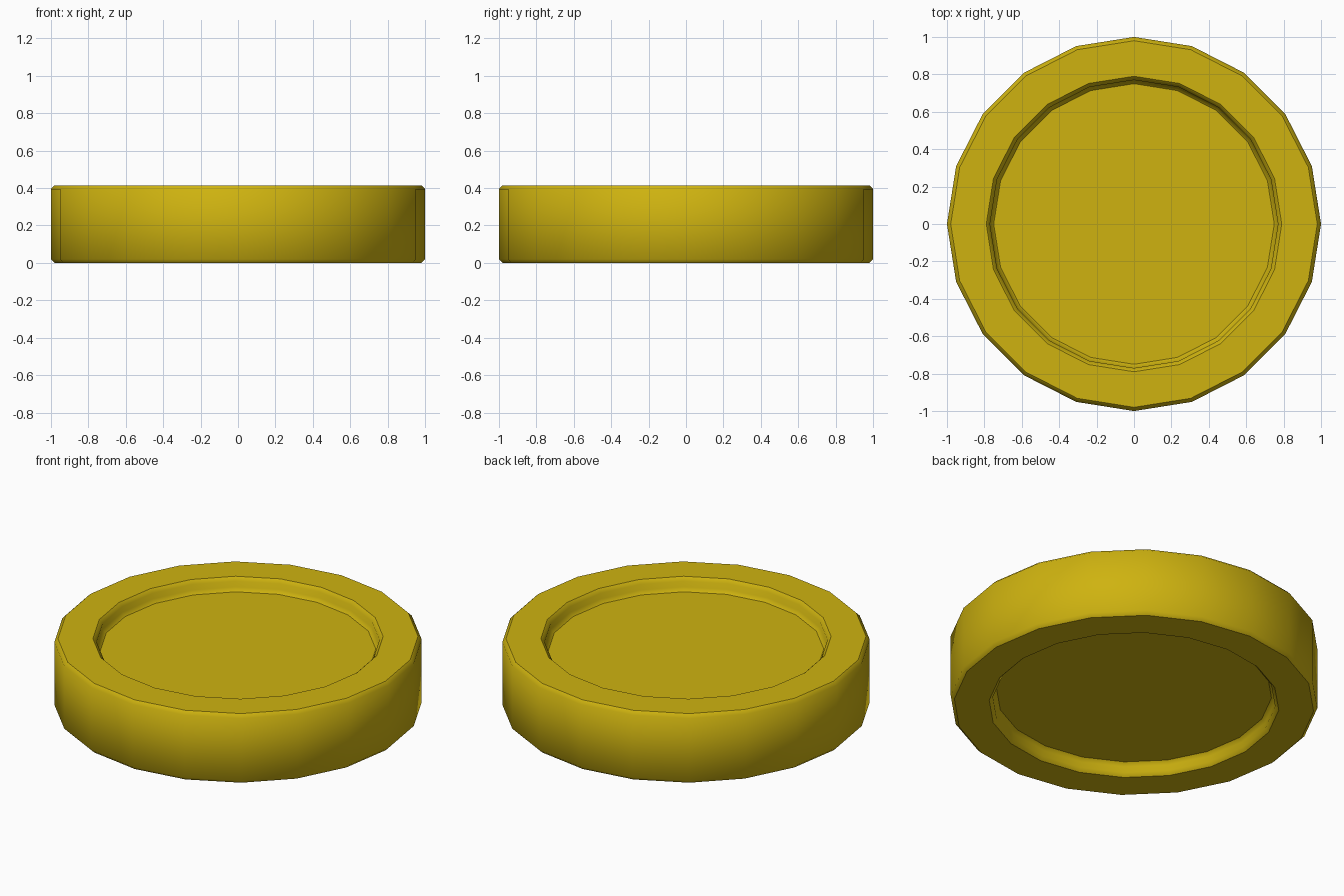
import bpy, bmesh
from math import cos, sin, tau

if "Cube" in bpy.data.objects:
    bpy.data.objects.remove(bpy.data.objects["Cube"])

SIDES, H, C, DEPTH = 20, 0.415, 0.02, 0.075

# Half profile (radius, z) from top recess floor, over the rim, to the outer wall
half = [(0.75, H - DEPTH), (0.77, H - DEPTH + C), (0.77, H - C),
        (0.79, H), (0.98, H), (1.0, H - C)]
profile = half + [(r, H - z) for r, z in reversed(half)]

# Lathe the profile into a closed disc
bm = bmesh.new()
rings = [[bm.verts.new((r * cos(tau * i / SIDES), r * sin(tau * i / SIDES), z))
          for i in range(SIDES)] for r, z in profile]
for a, b in zip(rings, rings[1:]):
    for i in range(SIDES):
        j = (i + 1) % SIDES
        bm.faces.new((a[i], b[i], b[j], a[j]))
bm.faces.new(rings[0])
bm.faces.new(rings[-1][::-1])
bmesh.ops.recalc_face_normals(bm, faces=bm.faces)

# Flat rims and recess floors, smooth walls and chamfers
bm.normal_update()
for f in bm.faces:
    f.smooth = abs(f.normal.z) < 0.99
for e in bm.edges:
    e.smooth = all(f.smooth for f in e.link_faces)

mesh = bpy.data.meshes.new("coin")
bm.to_mesh(mesh)
bm.free()
coin = bpy.data.objects.new("coin", mesh)
bpy.context.collection.objects.link(coin)

# Gold material
gold = bpy.data.materials.new("gold")
gold.diffuse_color = (0.62, 0.45, 0.005, 1)
gold.use_nodes = True
gold.node_tree.nodes["Principled BSDF"].inputs["Base Color"].default_value = gold.diffuse_color
mesh.materials.append(gold)
